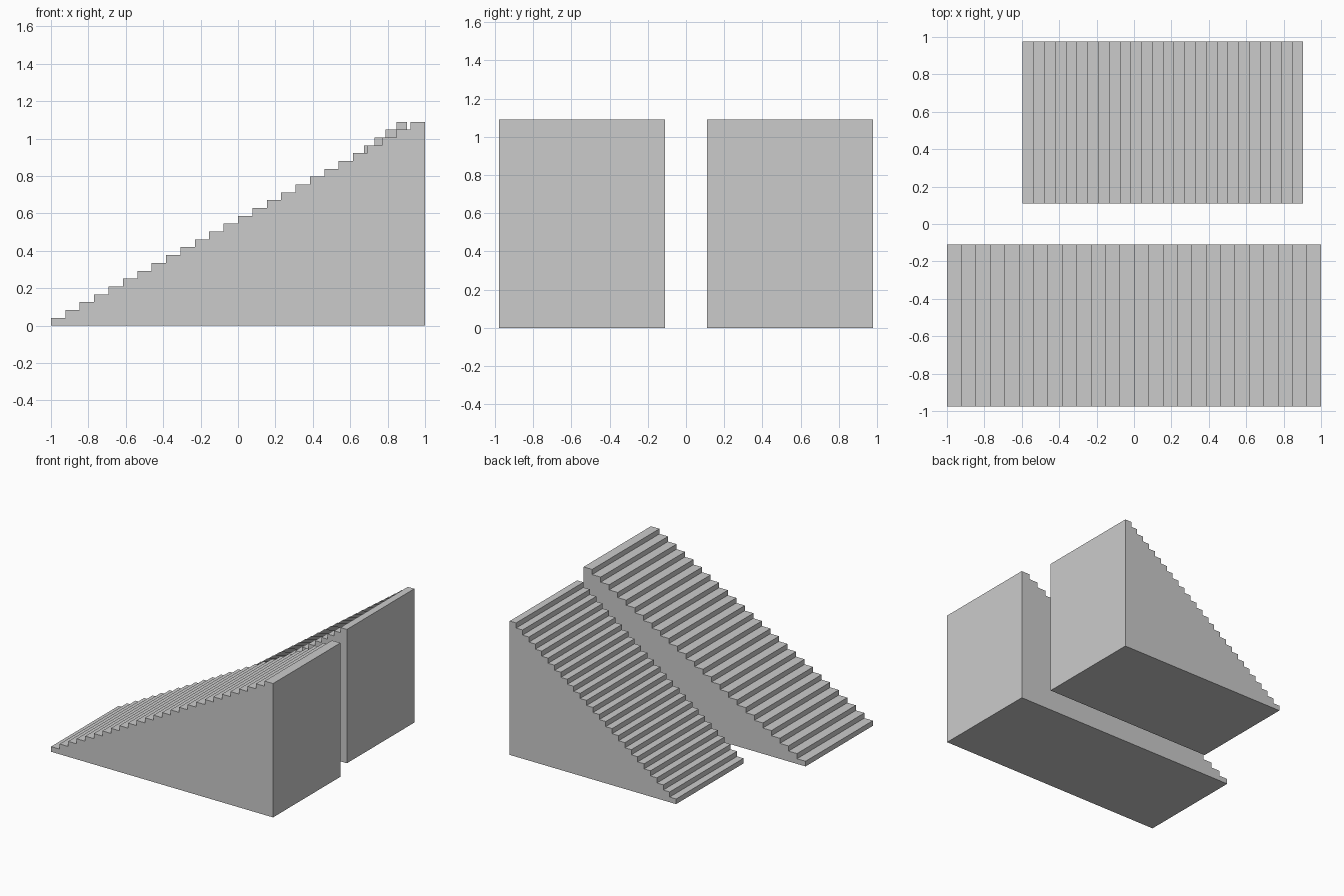
import bpy
import bmesh

if "Cube" in bpy.data.objects:
    bpy.data.objects.remove(bpy.data.objects["Cube"])

STEPS = 26
HEIGHT = 1.09


def staircase(name, x0, x1, y0, y1):
    """Solid flight of steps rising from x0 to x1, extruded from y0 to y1."""
    tread, rise = (x1 - x0) / STEPS, HEIGHT / STEPS
    profile = [(x1, 0), (x0, 0)]
    for i in range(STEPS):
        z = (i + 1) * rise
        profile += [(x0 + i * tread, z), (x0 + (i + 1) * tread, z)]

    bm = bmesh.new()
    side = bm.faces.new([bm.verts.new((x, y0, z)) for x, z in profile])
    result = bmesh.ops.extrude_face_region(bm, geom=[side], use_keep_orig=True)
    verts = [v for v in result["geom"] if isinstance(v, bmesh.types.BMVert)]
    bmesh.ops.translate(bm, verts=verts, vec=(0, y1 - y0, 0))
    bmesh.ops.recalc_face_normals(bm, faces=bm.faces)
    mesh = bpy.data.meshes.new(name)
    bm.to_mesh(mesh)
    bm.free()
    obj = bpy.data.objects.new(name, mesh)
    bpy.context.collection.objects.link(obj)
    return obj


# Long, shallow flight at the front
staircase("shallow_staircase", -1.0, 1.0, -0.977, -0.11)
# Shorter, steeper flight at the back
staircase("steep_staircase", -0.595, 0.904, 0.11, 0.977)
